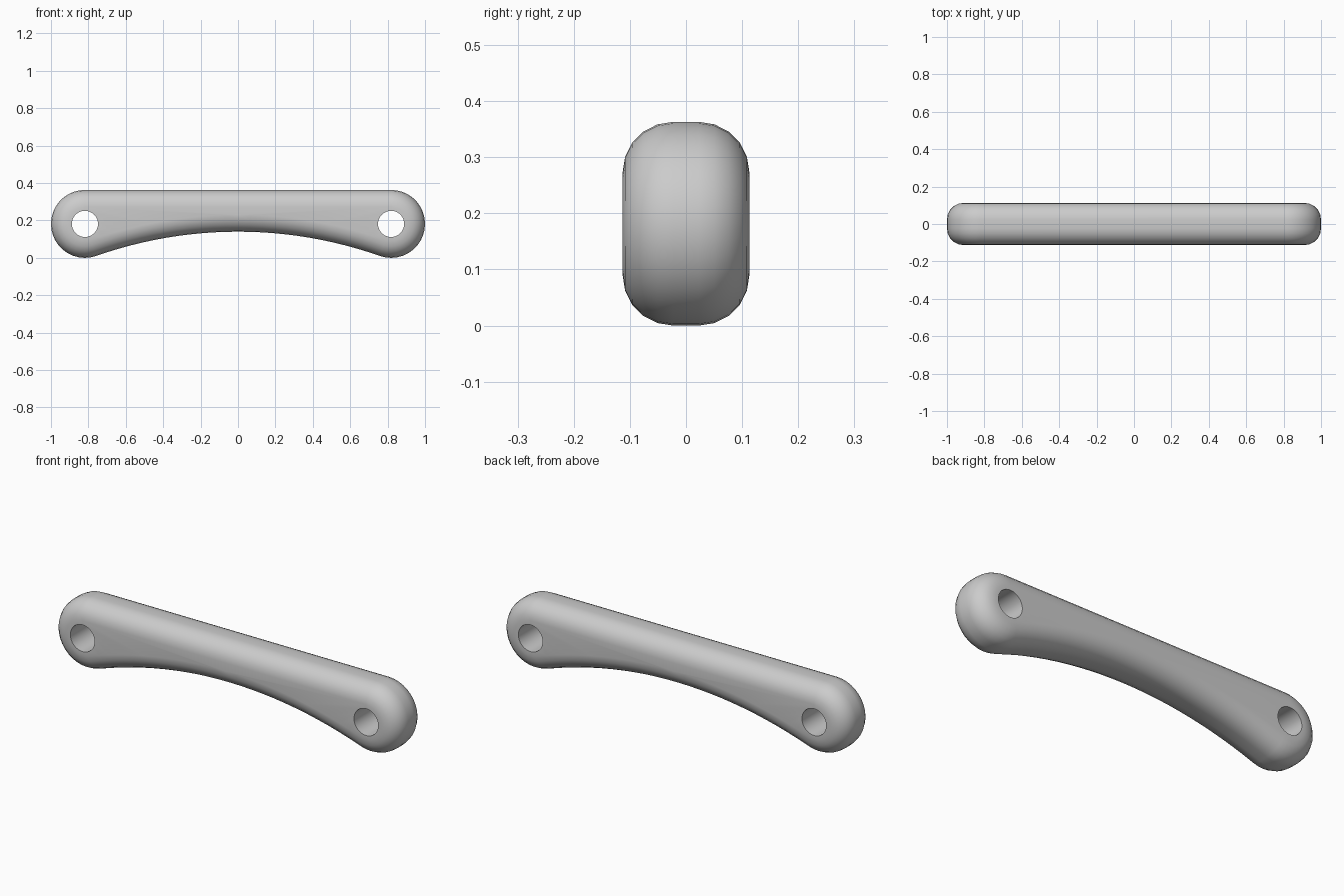
import bpy
import bmesh
from math import sin, cos, pi, atan2, radians

cube = bpy.data.objects.get("Cube")
if cube:
    bpy.data.objects.remove(cube, do_unlink=True)

END_R = 0.1815            # radius of the rounded ends
END_X = 1 - END_R         # centre of each end and its hole
HOLE_R = 0.07
HALF_Y = 0.113
ROUND = 0.09              # edge rounding radius
WAIST_Z = 0.14            # underside height at the middle
# Radius of the underside arc that is tangent to both end circles
drop = END_R - WAIST_Z
ARC_R = (END_X**2 + drop**2 - END_R**2) / (2 * (END_R - drop))
ARC_Z = WAIST_Z - ARC_R
TANGENT = atan2(END_X, END_R - ARC_Z)


def outline(inset):
    """Bar outline in x and z, moved inward by inset."""
    r, big = END_R - inset, ARC_R + inset
    points = []
    # Left-hand end of the model, from underside up to the top
    n = 20
    start, stop = -pi / 2 - TANGENT, pi / 2
    right = []
    for i in range(n + 1):
        a = start + (stop - start) * i / n
        right.append((END_X + r * cos(a), END_R + r * sin(a)))
    points += right
    points += [(-x, z) for x, z in reversed(right)]
    # Concave underside
    m = 24
    for i in range(1, m):
        a = -TANGENT + 2 * TANGENT * i / m
        points.append((big * sin(a), ARC_Z + big * cos(a)))
    return points


def ring(bm, points, y):
    return [bm.verts.new((x, y, z)) for x, z in points]


def bridge(bm, a, b):
    for i in range(len(a)):
        j = (i + 1) % len(a)
        bm.faces.new((a[i], a[j], b[j], b[i]))


def loop_edges(bm, loop):
    return [bm.edges.get((v, loop[i - 1])) for i, v in enumerate(loop)]


bm = bmesh.new()

# Rounded skin, lofted from front to back
STEPS = 5
sections = []
for k in range(STEPS + 1):
    a = pi / 2 * k / STEPS
    sections.append((ROUND * (1 - sin(a)), -HALF_Y + ROUND * (1 - cos(a))))
sections += [(inset, -y) for inset, y in reversed(sections)]
rings = [ring(bm, outline(inset), y) for inset, y in sections]
for a, b in zip(rings, rings[1:]):
    bridge(bm, a, b)

# Through holes
ends = {0: [rings[0]], 1: [rings[-1]]}
for side in (-1, 1):
    circle = [(side * END_X + HOLE_R * cos(2 * pi * i / 32),
               END_R + HOLE_R * sin(2 * pi * i / 32)) for i in range(32)]
    front, back = ring(bm, circle, -HALF_Y), ring(bm, circle, HALF_Y)
    bridge(bm, front, back)
    ends[0].append(front)
    ends[1].append(back)

# Flat front and back faces around the holes
for loops in ends.values():
    edges = [e for loop in loops for e in loop_edges(bm, loop)]
    bmesh.ops.triangle_fill(bm, edges=edges, use_beauty=True)

bmesh.ops.recalc_face_normals(bm, faces=bm.faces)
mesh = bpy.data.meshes.new("link_bar")
bm.to_mesh(mesh)
bm.free()
bar = bpy.data.objects.new("link_bar", mesh)
bpy.context.collection.objects.link(bar)

# Grey finish
grey = bpy.data.materials.new("plain_grey")
grey.use_nodes = True
colour = (0.6, 0.6, 0.6, 1)
grey.diffuse_color = colour
grey.node_tree.nodes["Principled BSDF"].inputs["Base Color"].default_value = colour
mesh.materials.append(grey)

# Smooth shading with crisp hole rims
bpy.ops.object.select_all(action="DESELECT")
bar.select_set(True)
bpy.context.view_layer.objects.active = bar
bpy.ops.object.shade_smooth_by_angle(angle=radians(35))
weighted = bar.modifiers.new("even_normals", "WEIGHTED_NORMAL")
weighted.keep_sharp = True
